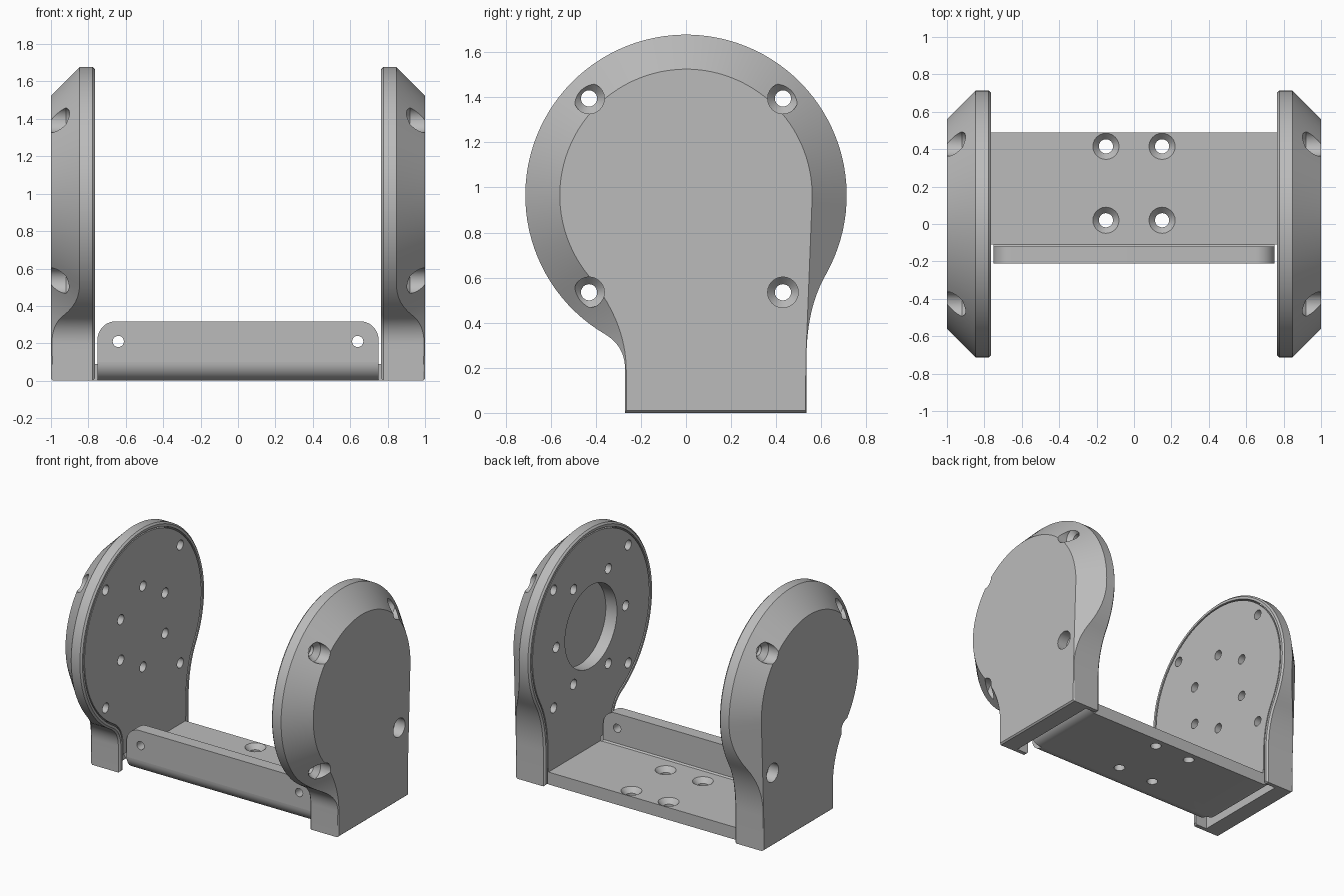
import bpy, bmesh, math
from mathutils import Vector
from mathutils.geometry import intersect_point_line

if "Cube" in bpy.data.objects:
    bpy.data.objects.remove(bpy.data.objects["Cube"])

grey = bpy.data.materials.new("satin grey")
grey.use_nodes = True
grey.diffuse_color = (0.5, 0.5, 0.5, 1)
grey.node_tree.nodes["Principled BSDF"].inputs["Base Color"].default_value = (0.5, 0.5, 0.5, 1)

CZ = 0.965                       # height of the round head's centre
CORNERS = [(y, z) for y in (-0.43, 0.43) for z in (CZ - 0.43, CZ + 0.43)]


def arc(cx, cy, r, a0, a1, n):
    angles = [math.radians(a0 + (a1 - a0) * i / n) for i in range(n + 1)]
    return [Vector((cx + r * math.cos(a), cy + r * math.sin(a))) for a in angles]


def bezier(a, b, c, n=12):
    a, b, c = Vector(a), Vector(b), Vector(c)
    return [a * (1 - t) ** 2 + b * 2 * t * (1 - t) + c * t * t
            for t in (i / n for i in range(1, n))]


def inset(pts, d):
    out = []
    for i, p in enumerate(pts):
        e0 = (p - pts[i - 1]).normalized()
        e1 = (pts[(i + 1) % len(pts)] - p).normalized()
        n0, n1 = Vector((-e0.y, e0.x)), Vector((-e1.y, e1.x))
        out.append(p + (n0 + n1) * d / (1 + n0.dot(n1)))
    return out


def nearest(p, path):
    best = None
    for a, b in zip(path, path[1:]):
        q, t = intersect_point_line(p, a, b)
        q = a.lerp(b, max(0, min(1, t))).to_2d()
        if best is None or (q - p).length < (best - p).length:
            best = q
    return best


def loft(name, rings):
    """Closed solid from a stack of equal-length rings of 3D points."""
    bm = bmesh.new()
    loops = [[bm.verts.new(p) for p in ring] for ring in rings]
    n = len(loops[0])
    for a, b in zip(loops, loops[1:]):
        for i in range(n):
            j = (i + 1) % n
            bm.faces.new((a[i], a[j], b[j], b[i]))
    bm.faces.new(loops[0])
    bm.faces.new(loops[-1])
    bmesh.ops.remove_doubles(bm, verts=bm.verts, dist=0.0004)
    bmesh.ops.recalc_face_normals(bm, faces=bm.faces)
    mesh = bpy.data.meshes.new(name)
    bm.to_mesh(mesh)
    bm.free()
    mesh.materials.append(grey)
    ob = bpy.data.objects.new(name, mesh)
    bpy.context.collection.objects.link(ob)
    return ob


def place(axis, u, v, w):
    return {"x": (w, u, v), "y": (u, w, v), "z": (u, v, w)}[axis]


def prism(name, pts, axis, lo, hi):
    return loft(name, [[place(axis, p[0], p[1], w) for p in pts] for w in (lo, hi)])


def drill(axis, u, v, profile):
    """Round cutter; profile is (position, radius) along the axis."""
    ob = loft("cutter", [[place(axis, p.x, p.y, w) for p in arc(u, v, r, 0, 345, 23)]
                         for w, r in profile])
    ob.hide_render = True
    return ob


def select(ob):
    bpy.ops.object.select_all(action="DESELECT")
    ob.select_set(True)
    bpy.context.view_layer.objects.active = ob


def cut(ob, cutters):
    for c in cutters:
        mod = ob.modifiers.new("cut", "BOOLEAN")
        mod.operation, mod.solver, mod.object = "DIFFERENCE", "EXACT", c
        select(ob)
        bpy.ops.object.modifier_apply(modifier=mod.name)
        bpy.data.objects.remove(c)


def smooth(ob):
    select(ob)
    bpy.ops.object.shade_smooth_by_angle(angle=math.radians(25))


# Outline of the covers (y, z): round head running into an offset neck
head = arc(0, CZ, 0.713, -29.5, 239.7, 80)
outline = ([Vector((0.535, 0)), Vector((0.535, 0.25))]
           + bezier((0.535, 0.25), (0.535, 0.464), head[0]) + head
           + bezier(head[-1], (-0.27, 0.297), (-0.27, 0.19))
           + [Vector((-0.27, 0.19)), Vector((-0.27, 0))])

# Edge of the flat outer face
rim = arc(0, CZ, 0.56, 0, 220, 70)
face_edge = ([Vector((0.53, 0.01)), Vector((0.53, 0.2))] + rim
             + bezier(rim[-1], (-0.27, 0.41), (-0.265, 0.2))
             + [Vector((-0.265, 0.2)), Vector((-0.265, 0.01))])
inner = [nearest(p, face_edge) for p in outline]

plate_outline = inset(outline, 0.04)
plate_outline[0].y = plate_outline[-1].y = 0.12
pocket_outline = inset(outline, 0.03)
pocket_outline[0].y = pocket_outline[-1].y = -0.1

for side, s in (("right", -1), ("left", 1)):
    # Side cover with a bevel that fades out along the neck
    soft = inset(outline, 0.012)
    cover = loft(side + "_cover", [
        [(s * 0.765, p.x, p.y) for p in soft],
        [(s * 0.777, p.x, p.y) for p in outline],
        [(s * (1 - (p - q).length), p.x, p.y) for p, q in zip(outline, inner)],
        [(s, q.x, q.y) for q in inner]])
    pocket = prism("cutter", pocket_outline, "x", s * 0.7, s * 0.862)
    screws = [drill("x", y, z, [(s * 0.8, 0.036), (s * 0.885, 0.036),
                                (s * 0.92, 0.068), (s * 1.1, 0.068)]) for y, z in CORNERS]
    cut(cover, [pocket] + screws)
    smooth(cover)

    # Bracket side plate with its hole pattern
    plate = prism(side + "_bracket_plate", plate_outline, "x", s * 0.767, s * 0.857)
    through = [(s * 0.7, 0.036), (s * 0.95, 0.036)]
    ring_r, start = (0.4, 0) if s > 0 else (0.295, 30)
    spots = CORNERS + [tuple(p) for p in arc(0, CZ, ring_r, start, start + 300, 5)]
    cutters = [drill("x", y, z, through) for y, z in spots]
    if s > 0:
        bore = [[(w, p.x, p.y) for p in arc(0, CZ, 0.3, 0, 354, 59)] for w in (0.7, 0.95)]
        cutters.append(loft("cutter", bore))
    cut(plate, cutters)
    smooth(plate)

# Base plate, bent upward at both ends
half = arc(0.757, 0.1, 0.1, -90, 0, 10) + [Vector(p) for p in
                                          ((0.857, 0.12), (0.767, 0.12), (0.767, 0.09))]
base = prism("base_plate", half + [Vector((-p.x, p.y)) for p in reversed(half)],
             "y", -0.11, 0.49)
cut(base, [drill("z", x, y, [(-0.1, 0.038), (0.055, 0.038), (0.09, 0.07), (0.2, 0.07)])
           for x in (-0.15, 0.15) for y in (0.02, 0.415)])
smooth(base)

# Front flange with rounded top corners
tab = ([Vector((-0.752, 0.1)), Vector((0.752, 0.1))] + arc(0.652, 0.218, 0.1, 0, 90, 12)
       + arc(-0.652, 0.218, 0.1, 90, 180, 12))
flange = prism("front_flange", tab, "y", -0.21, -0.12)
cut(flange, [drill("y", x, 0.21, [(-0.3, 0.03), (0, 0.03)]) for x in (-0.64, 0.64)])
smooth(flange)

# Rounded bend joining flange and base
bend = arc(-0.11, 0.1, 0.1, 270, 180, 10) + [Vector((-0.12, 0.1)), Vector((-0.11, 0.09))]
smooth(prism("flange_bend", bend, "x", -0.752, 0.752))
